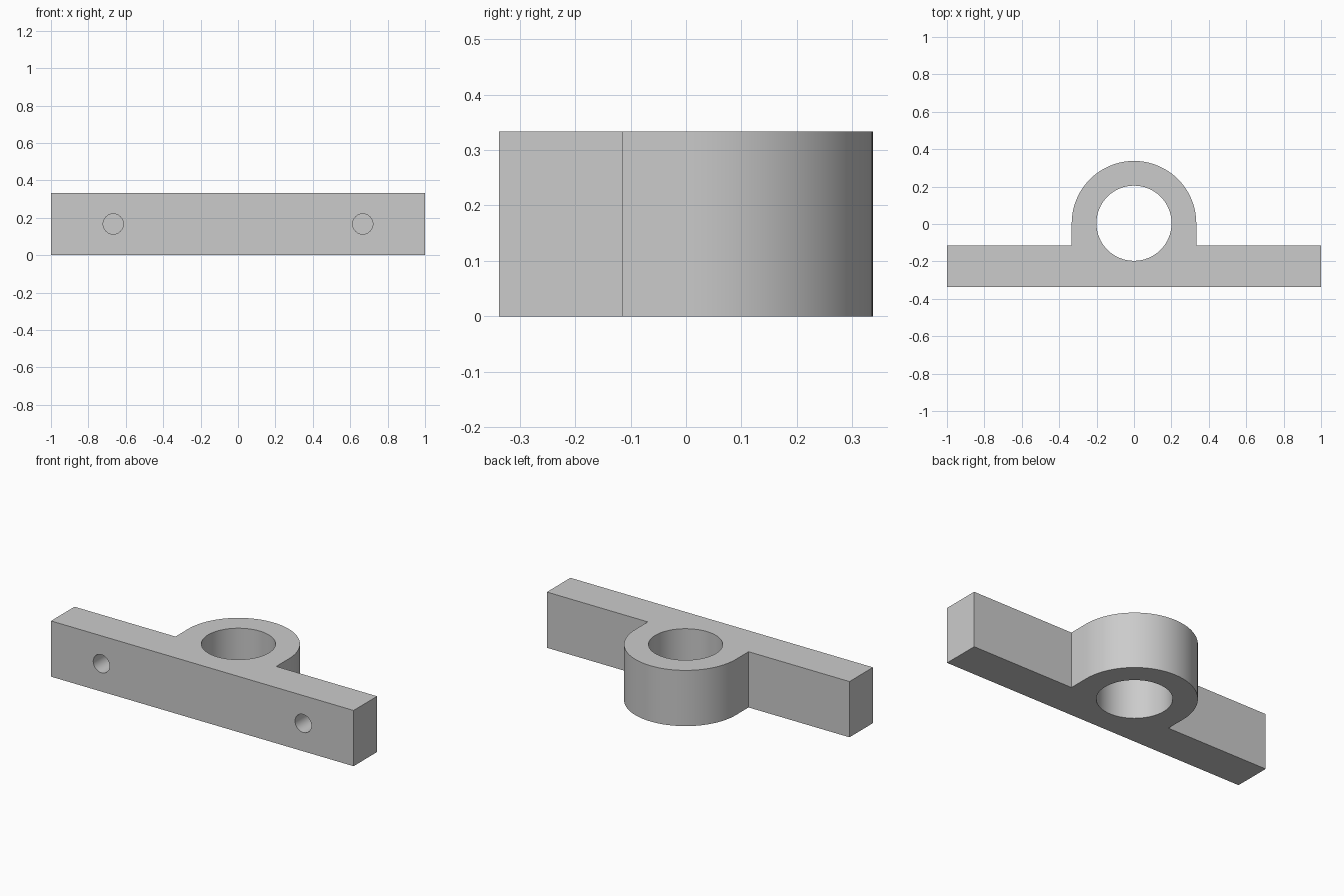
import bpy, bmesh, math
from mathutils import Matrix

cube = bpy.data.objects.get("Cube")
if cube:
    bpy.data.objects.remove(cube, do_unlink=True)

HEIGHT = 0.333
FRONT, STEP = -0.337, -0.115      # y range of the mounting bar
CENTRE, OUTER, BORE = 0.004, 0.333, 0.201
SEGMENTS = 64

grey = bpy.data.materials.new("plain grey")
grey.use_nodes = True
colour = (0.6, 0.6, 0.6, 1)
grey.diffuse_color = colour
grey.node_tree.nodes["Principled BSDF"].inputs["Base Color"].default_value = colour


def add_object(name, bm):
    mesh = bpy.data.meshes.new(name)
    bmesh.ops.recalc_face_normals(bm, faces=bm.faces)
    bm.to_mesh(mesh)
    bm.free()
    mesh.materials.append(grey)
    obj = bpy.data.objects.new(name, mesh)
    bpy.context.collection.objects.link(obj)
    return obj


def add_cutter(name, radius, depth, matrix):
    bm = bmesh.new()
    bmesh.ops.create_cone(bm, cap_ends=True, segments=SEGMENTS, radius1=radius,
                          radius2=radius, depth=depth, matrix=matrix)
    obj = add_object(name, bm)
    obj.hide_render = True
    return obj


# Body: bar with a rounded housing at the back, extruded upwards
profile = [(-OUTER, STEP), (-1, STEP), (-1, FRONT), (1, FRONT), (1, STEP), (OUTER, STEP)]
for i in range(SEGMENTS + 1):
    a = math.pi * i / SEGMENTS
    profile.append((OUTER * math.cos(a), CENTRE + OUTER * math.sin(a)))
bm = bmesh.new()
base = bm.faces.new([bm.verts.new((x, y, 0)) for x, y in profile])
top = bmesh.ops.extrude_face_region(bm, geom=[base], use_keep_orig=True)["geom"]
bmesh.ops.translate(bm, vec=(0, 0, HEIGHT),
                    verts=[v for v in top if isinstance(v, bmesh.types.BMVert)])
body = add_object("bearing_bracket", bm)

# Central bore and the two blind mounting holes in the front face
cutters = [add_cutter("bore_cutter", BORE, 1, Matrix.Translation((0, CENTRE, HEIGHT / 2)))]
for side, x in (("left", 0.667), ("right", -0.667)):
    place = Matrix.Translation((x, FRONT, HEIGHT / 2)) @ Matrix.Rotation(math.pi / 2, 4, "X")
    cutters.append(add_cutter(side + "_hole_cutter", 0.054, 0.32, place))

bpy.ops.object.select_all(action="DESELECT")
body.select_set(True)
bpy.context.view_layer.objects.active = body
for cutter in cutters:
    cut = body.modifiers.new(cutter.name, "BOOLEAN")
    cut.operation = "DIFFERENCE"
    cut.solver = "EXACT"
    cut.object = cutter
    bpy.ops.object.modifier_apply(modifier=cut.name)
for cutter in cutters:
    bpy.data.objects.remove(cutter, do_unlink=True)

bpy.ops.object.shade_smooth_by_angle(angle=math.radians(30))
